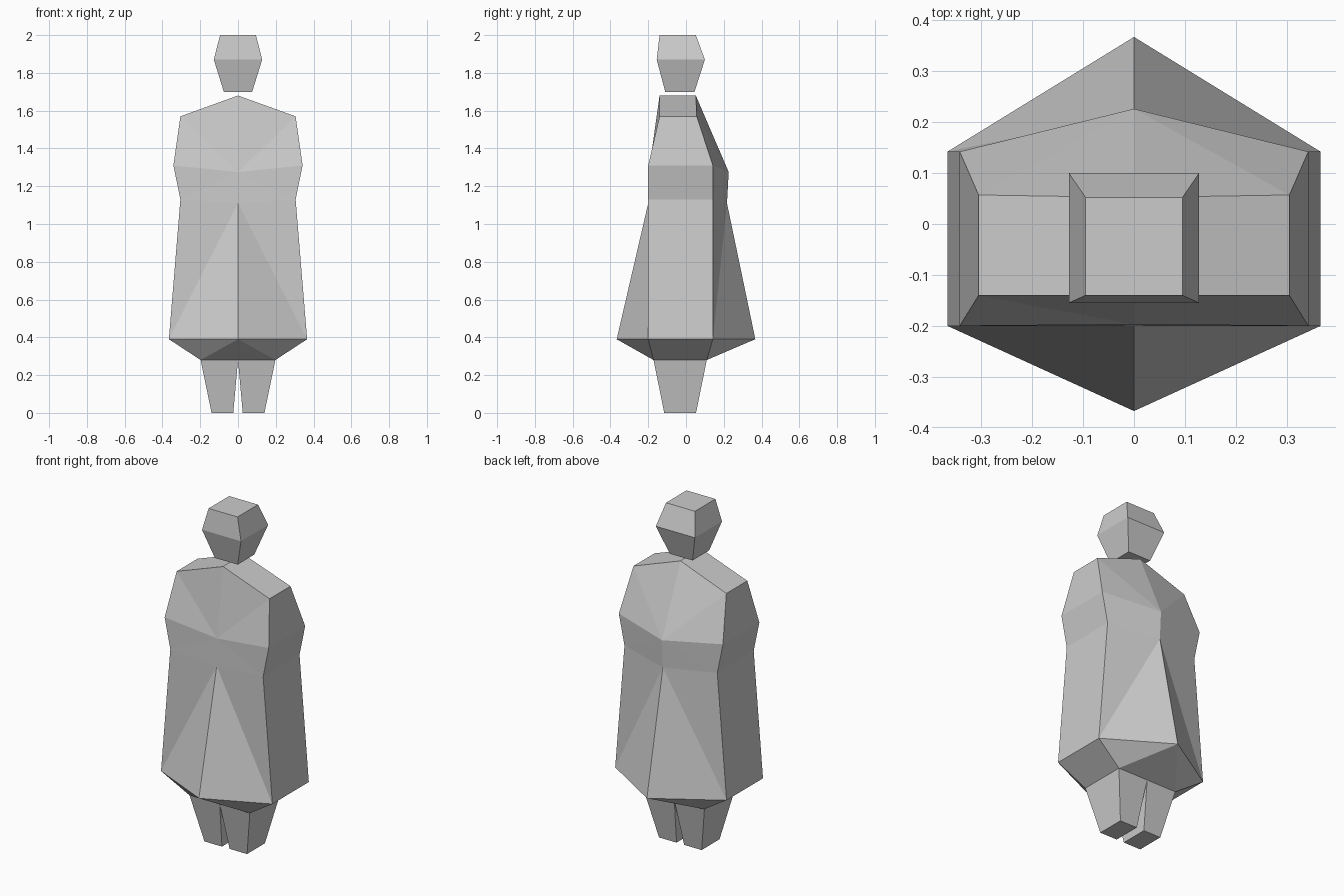
import bpy, bmesh

if "Cube" in bpy.data.objects:
    bpy.data.objects.remove(bpy.data.objects["Cube"])


def finish(bm, name):
    bmesh.ops.remove_doubles(bm, verts=bm.verts, dist=0.0001)
    bmesh.ops.recalc_face_normals(bm, faces=bm.faces)
    mesh = bpy.data.meshes.new(name)
    bm.to_mesh(mesh)
    bm.free()
    obj = bpy.data.objects.new(name, mesh)
    bpy.context.collection.objects.link(obj)
    return obj


def box_loft(name, sections, cap_top=True):
    """Stack of rectangles (z, x0, x1, y0, y1), listed bottom to top."""
    bm = bmesh.new()
    rings = [[bm.verts.new(p) for p in
              ((x0, y0, z), (x1, y0, z), (x1, y1, z), (x0, y1, z))]
             for z, x0, x1, y0, y1 in sections]
    for a, b in zip(rings, rings[1:]):
        for i in range(4):
            j = (i + 1) % 4
            bm.faces.new((a[i], a[j], b[j], b[i]))
    bm.faces.new(rings[0])
    if cap_top:
        bm.faces.new(rings[-1])
    return finish(bm, name)


# Head
box_loft("head", [(1.70, -0.075, 0.075, -0.11, 0.045),
                  (1.87, -0.128, 0.128, -0.155, 0.10),
                  (2.00, -0.095, 0.095, -0.14, 0.052)])

# Legs, open where they join the robe
for side, label in ((1, "right"), (-1, "left")):
    box_loft(label + "_leg", [(0.0, side * 0.025, side * 0.14, -0.115, 0.053),
                              (0.28, 0.0, side * 0.198, -0.172, 0.11)],
             cap_top=False)

# Robe: six-sided rings, top to bottom
# (half width, side z, side front y, side back y, centre z, centre front y, centre back y)
ROBE = [
    (0.305, 1.57, -0.14, 0.057, 1.68, -0.14, 0.052),
    (0.342, 1.31, -0.20, 0.142, 1.275, -0.197, 0.226),
    (0.305, 1.13, -0.20, 0.142, 1.11, -0.20, 0.217),
    (0.366, 0.39, -0.20, 0.142, 0.39, -0.367, 0.367),
    (0.198, 0.28, -0.172, 0.11, 0.28, -0.172, 0.11),
]
bm = bmesh.new()
rings = []
for w, zs, yf, yb, zc, cf, cb in ROBE:
    rings.append([bm.verts.new(p) for p in
                  ((0, cf, zc), (w, yf, zs), (w, yb, zs),
                   (0, cb, zc), (-w, yb, zs), (-w, yf, zs))])
for level, (a, b) in enumerate(zip(rings, rings[1:])):
    for s, t in ((1, 2), (4, 5)):                    # flat sides
        bm.faces.new((a[s], a[t], b[t], b[s]))
    for c, s in ((0, 1), (0, 5), (3, 2), (3, 4)):    # folded front and back
        if level == 0:                               # folds fan up from the chest
            bm.faces.new((b[c], a[c], a[s]))
            bm.faces.new((b[c], a[s], b[s]))
        else:                                        # folds fan down from above
            bm.faces.new((a[c], b[c], b[s]))
            bm.faces.new((a[c], b[s], a[s]))
# Sloping shoulders
top = rings[0]
bm.faces.new((top[0], top[1], top[2], top[3]))
bm.faces.new((top[0], top[3], top[4], top[5]))
finish(bm, "robe")
